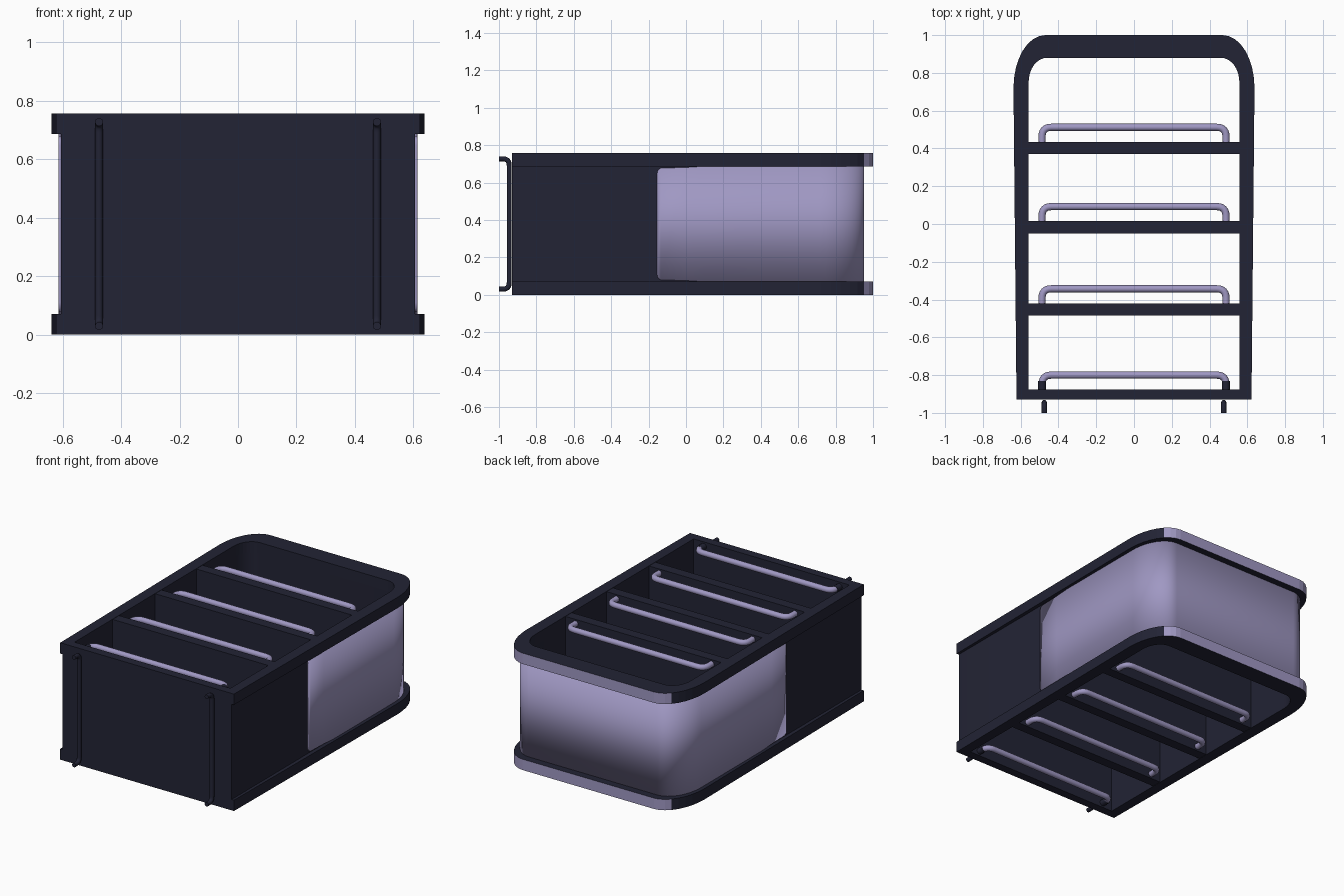
import bpy, bmesh, math
from mathutils import Vector

cube = bpy.data.objects.get("Cube")
if cube:
    bpy.data.objects.remove(cube)


def material(name, rgb):
    m = bpy.data.materials.new(name)
    m.use_nodes = True
    color = (*rgb, 1)
    m.diffuse_color = color
    m.node_tree.nodes["Principled BSDF"].inputs["Base Color"].default_value = color
    return m


DARK = material("dark navy", (0.016, 0.017, 0.035))
LIGHT = material("pale lavender", (0.35, 0.314, 0.546))


def finish(name, bm, mats, smooth=False):
    mesh = bpy.data.meshes.new(name)
    bm.to_mesh(mesh)
    bm.free()
    for m in mats:
        mesh.materials.append(m)
    ob = bpy.data.objects.new(name, mesh)
    bpy.context.collection.objects.link(ob)
    if smooth:
        bpy.ops.object.select_all(action="DESELECT")
        ob.select_set(True)
        bpy.context.view_layer.objects.active = ob
        bpy.ops.object.shade_smooth_by_angle(angle=math.radians(35))
    return ob


def outline(front_x, side_x, front_y, arc_y, flat_x, back_y, steps=8):
    """Square front, elliptical back corners; runs right front to left front."""
    half = [(front_x, front_y)]
    for i in range(steps + 1):
        a = math.pi / 2 * i / steps
        half.append((flat_x + (side_x - flat_x) * math.cos(a),
                     arc_y + (back_y - arc_y) * math.sin(a)))
    return half + [(-x, y) for x, y in reversed(half)]


def ring(name, outer, inner, z0, z1, mats, smooth=False, light_back=False):
    bm = bmesh.new()
    loops = [[bm.verts.new((x, y, z)) for x, y in pts]
             for pts, z in ((outer, z0), (outer, z1), (inner, z1), (inner, z0))]
    n = len(outer)
    for k in range(4):
        a, b = loops[k], loops[(k + 1) % 4]
        for i in range(n):
            j = (i + 1) % n
            bm.faces.new((a[i], a[j], b[j], b[i]))
    bmesh.ops.recalc_face_normals(bm, faces=bm.faces)
    if light_back:
        for f in bm.faces:
            if f.normal.y > 0.7 and f.calc_center_median().y > 0.95:
                f.material_index = 1
    return finish(name, bm, mats, smooth)


def box(name, lo, hi, mat):
    bm = bmesh.new()
    bmesh.ops.create_cube(bm, size=1)
    for v in bm.verts:
        v.co = [(l + h) / 2 + c * (h - l) for c, l, h in zip(v.co, lo, hi)]
    return finish(name, bm, [mat])


def rod(name, points, radius, bend, mat):
    """Round rod along a path whose inner corners are filleted."""
    pts = [Vector(p) for p in points]
    path = [pts[0]]
    for a, b, c in zip(pts, pts[1:], pts[2:]):
        p, q = b + (a - b).normalized() * bend, b + (c - b).normalized() * bend
        for i in range(7):
            t = i / 6
            path.append(p * (1 - t) ** 2 + b * 2 * t * (1 - t) + q * t * t)
    path.append(pts[-1])
    cu = bpy.data.curves.new(name, "CURVE")
    cu.dimensions = "3D"
    cu.bevel_depth = radius
    cu.bevel_resolution = 3
    cu.use_fill_caps = True
    sp = cu.splines.new("POLY")
    sp.points.add(len(path) - 1)
    for sp_pt, p in zip(sp.points, path):
        sp_pt.co = (*p, 1)
    sp.use_smooth = True
    cu.materials.append(mat)
    ob = bpy.data.objects.new(name, cu)
    bpy.context.collection.objects.link(ob)
    return ob


HEIGHT, RIM, FRONT = 0.757, 0.07, -0.93
inner = outline(0.558, 0.558, -0.875, 0.75, 0.46, 0.88)
wall = outline(0.605, 0.605, FRONT, 0.72, 0.46, 0.945)
rim = outline(0.622, 0.638, FRONT, 0.72, 0.47, 1.0)

# Shell and its two protruding rims
ring("shell_wall", wall, inner, RIM, HEIGHT - RIM, [DARK], smooth=True)
ring("bottom_rim", rim, inner, 0, RIM, [DARK, LIGHT], light_back=True)
ring("top_rim", rim, inner, HEIGHT - RIM, HEIGHT, [DARK, LIGHT], light_back=True)

# Pale wraparound panel with softened front corners
cover = outline(0.609, 0.609, 0, 0.72, 0.46, 0.949, 12)[1:-1]
ends = [(-0.155, 0.04), (-0.15, 0.02), (-0.135, 0.01), (0, 0.006), (0.1, 0)]
columns = [(0.609, y, d) for y, d in ends] + [(x, y, 0) for x, y in cover]
columns += [(-0.609, y, d) for y, d in reversed(ends)]
bm = bmesh.new()
strip = [(bm.verts.new((x, y, RIM + d)), bm.verts.new((x, y, HEIGHT - RIM - d)))
         for x, y, d in columns]
for a, b in zip(strip, strip[1:]):
    bm.faces.new((a[0], b[0], b[1], a[1]))
panel = finish("wrap_panel", bm, [LIGHT], smooth=True)
solid = panel.modifiers.new("thickness", "SOLIDIFY")
solid.thickness = 0.008
solid.offset = 0

# Dividers between the compartments
backs = [0.435, 0.015, -0.42]
for i, y in enumerate(backs):
    box(f"divider_{i + 1}", (-0.57, y - 0.065, 0.002), (0.57, y, HEIGHT - 0.002), DARK)

# Staple bars behind each divider and the front wall, near both openings
LOW, HIGH = 0.03, HEIGHT - 0.03
for i, y in enumerate(backs + [-0.877]):
    for level, z in (("lower", LOW), ("upper", HIGH)):
        out = y + 0.077
        rod(f"{level}_bar_{i + 1}", [(-0.487, y - 0.01, z), (-0.487, out, z),
            (0.487, out, z), (0.487, y - 0.01, z)], 0.019, 0.05, LIGHT)

# Dark front rods with hooked ends, and their legs inside the front wall
for side, x in (("right", -0.475), ("left", 0.475)):
    rod(f"{side}_front_rod", [(x, -1, HIGH), (x, -0.945, HIGH),
        (x, -0.945, LOW), (x, -1, LOW)], 0.014, 0.035, DARK)
    for level, z in (("lower", LOW), ("upper", HIGH)):
        rod(f"{side}_{level}_front_leg", [(x * 1.024, -0.885, z),
            (x * 1.024, -0.83, z)], 0.021, 0, DARK)
